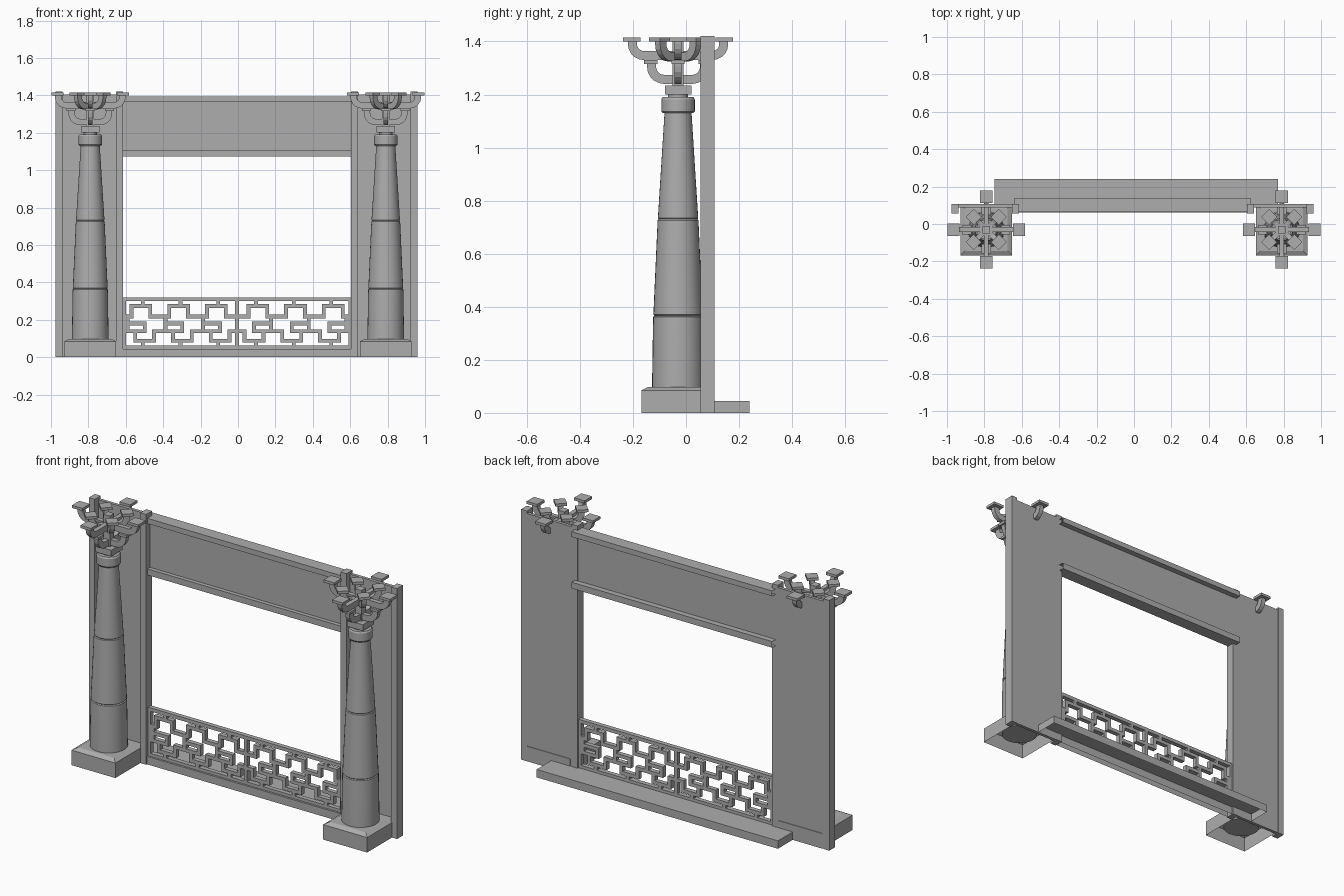
import bpy, bmesh, math
from mathutils import Matrix

if "Cube" in bpy.data.objects:
    bpy.data.objects.remove(bpy.data.objects["Cube"])

stone = bpy.data.materials.new("grey_stone")
stone.use_nodes = True
GREY = (0.42, 0.42, 0.42, 1)
stone.diffuse_color = GREY
stone.node_tree.nodes["Principled BSDF"].inputs["Base Color"].default_value = GREY


def finish(name, bm, smooth=False):
    bmesh.ops.recalc_face_normals(bm, faces=bm.faces)
    mesh = bpy.data.meshes.new(name)
    bm.to_mesh(mesh)
    bm.free()
    mesh.materials.append(stone)
    obj = bpy.data.objects.new(name, mesh)
    bpy.context.collection.objects.link(obj)
    if smooth:
        bpy.ops.object.select_all(action="DESELECT")
        obj.select_set(True)
        bpy.context.view_layer.objects.active = obj
        bpy.ops.object.shade_smooth_by_angle(angle=math.radians(30))
    return obj


def add_box(bm, x, y, z, turn=None):
    """Box from (low, high) pairs on each axis."""
    size = [b - a for a, b in (x, y, z)]
    mid = [(a + b) / 2 for a, b in (x, y, z)]
    m = Matrix.Translation(mid) @ Matrix.Diagonal((*size, 1))
    return bmesh.ops.create_cube(bm, size=1, matrix=(turn @ m) if turn else m)["verts"]


def box(name, x, y, z, open_axis=None, both=False):
    bm = bmesh.new()
    add_box(bm, x, y, z)
    if open_axis is not None:
        bm.normal_update()
        gone = [f for f in bm.faces if f.normal[open_axis] < -0.9
                or (both and f.normal[open_axis] > 0.9)]
        bmesh.ops.delete(bm, geom=gone, context="FACES")
    return finish(name, bm)


def lathe(name, profile, cx, cy, steps=32):
    bm = bmesh.new()
    verts = [bm.verts.new((cx + r, cy, z)) for r, z in profile]
    edges = [bm.edges.new(p) for p in zip(verts, verts[1:])]
    bmesh.ops.spin(bm, geom=verts + edges, cent=(cx, cy, 0), axis=(0, 0, 1),
                   angle=math.tau, steps=steps)
    bmesh.ops.remove_doubles(bm, verts=bm.verts, dist=0.0001)
    return finish(name, bm, True)


def add_arm(bm, turn, reach, z0, z1, pad, thick=0.034, width=0.026):
    """Upward curving bracket arm with a square pad on its tip."""
    bend = z1 - z0 - 0.01
    outer, inner = [], []
    for i in range(6):
        a = math.radians(90 * i / 5)
        cx, cz = reach + 0.014 - bend, z0 + bend
        outer.append((cx + bend * math.sin(a), cz - bend * math.cos(a)))
        r = bend - thick
        inner.append((cx + r * math.sin(a), cz - r * math.cos(a)))
    pts = [(0, z0)] + outer + [(reach + 0.014, z1), (reach + 0.014 - thick, z1)]
    pts += inner[::-1] + [(0, z0 + thick)]
    verts = [bm.verts.new(turn @ Matrix.Translation((r, -width / 2, z)).translation)
             for r, z in pts]
    face = bm.faces.new(verts)
    moved = bmesh.ops.extrude_face_region(bm, geom=[face])["geom"]
    shift = turn.to_3x3() @ Matrix.Translation((0, width, 0)).translation
    bmesh.ops.translate(bm, vec=shift,
                        verts=[v for v in moved if isinstance(v, bmesh.types.BMVert)])
    add_box(bm, (reach - pad, reach + pad), (-pad, pad), (z1, z1 + 0.015), turn)


def column(side, cx, cy=-0.03):
    # plinth: hollow block with a sloped lid
    bm = bmesh.new()
    h = 0.138
    add_box(bm, (cx - h, cx + h), (cy - h, cy + h), (0, 0.085))
    bm.normal_update()
    bmesh.ops.delete(bm, geom=[f for f in bm.faces if f.normal.z < -0.9], context="FACES")
    top = [f for f in bm.faces if f.normal.z > 0.9]
    bmesh.ops.inset_region(bm, faces=top, thickness=0.035, depth=0)
    bmesh.ops.translate(bm, vec=(0, 0, 0.013), verts=top[0].verts)
    finish(side + "_plinth", bm)
    # tapered shaft of three drums and a round collar
    lathe(side + "_shaft", [(0, 0.04), (0.097, 0.04), (0.098, 0.1), (0.094, 0.362),
                            (0.089, 0.366), (0.093, 0.37), (0.077, 0.726), (0.073, 0.73),
                            (0.076, 0.734), (0.051, 1.13), (0, 1.13)], cx, cy)
    lathe(side + "_collar", [(0, 1.13), (0.058, 1.13), (0.063, 1.137), (0.063, 1.182),
                             (0.058, 1.19), (0.037, 1.19), (0.037, 1.208), (0, 1.208)], cx, cy)
    # square block and bracket cluster
    bm = bmesh.new()
    home = Matrix.Translation((cx, cy, 0))
    add_box(bm, (-0.05, 0.05), (-0.05, 0.05), (1.2, 1.235), home)
    add_box(bm, (-0.02, 0.02), (-0.02, 0.02), (1.235, 1.41), home)
    for i in range(4):
        turn = home @ Matrix.Rotation(i * math.pi / 2, 4, "Z")
        add_arm(bm, turn, 0.103, 1.24, 1.315, 0.025)
        add_arm(bm, turn, 0.175, 1.33, 1.4, 0.033)
        diagonal = turn @ Matrix.Rotation(math.pi / 4, 4, "Z")
        add_arm(bm, diagonal, 0.095, 1.325, 1.4, 0.03)
    finish(side + "_brackets", bm)


column("right", -0.79)
column("left", 0.79)

# wall plates and posts either side of the opening
BACK = (0.088, 0.106)
for side, lo, hi in (("right", -0.975, -0.615), ("left", 0.605, 0.96)):
    box(side + "_wall", (lo, hi), BACK, (0, 1.405))
    for n, a in (("low", lo), ("high", hi - 0.037)):
        box(f"{side}_post_{n}", (a, a + 0.037), (0.055, 0.108), (0, 1.42))

# lintel with open-ended mouldings
box("lintel", (-0.62, 0.61), BACK, (1.08, 1.385))
for name, z in (("upper_moulding", (1.365, 1.395)), ("lower_moulding", (1.073, 1.108))):
    box(name, (-0.638, 0.622), (0.065, 0.138), z, open_axis=0, both=True)

# step, hollow underneath
box("sill", (-0.745, 0.77), (0.1, 0.24), (0, 0.045), open_axis=2)
box("sill_front", (-0.62, 0.61), (0.062, 0.1), (0, 0.045), open_axis=2)

# fretwork railing
bm = bmesh.new()
MID, HALF, T = -0.005, 0.605, 0.01
DEPTH = (0.073, 0.099)


def bar(x0, z0, x1, z1):
    x0, x1 = sorted((max(-HALF, min(HALF, x)) for x in (x0, x1)))
    z0, z1 = sorted((z0, z1))
    add_box(bm, (MID + x0 - T, MID + x1 + T), DEPTH, (z0 - T, z1 + T))


bar(-HALF, 0.31, HALF, 0.31)
bar(-HALF, 0.052, HALF, 0.052)
for x in (-HALF, 0, HALF):
    bar(x, 0.052, x, 0.31)
CELL = HALF / 3
TOP, UP, LOW, BOTTOM = 0.273, 0.218, 0.138, 0.088
for s in (-1, 1):
    for i in range(3):
        path = [(0, UP), (0.3, UP), (0.3, TOP), (0.8, TOP), (0.8, UP), (1, UP)]
        for (a, z0), (b, z1) in zip(path, path[1:]):
            bar(s * (i + a) * CELL, z0, s * (i + b) * CELL, z1)
        path = [(0, LOW), (0.2, LOW), (0.2, BOTTOM), (0.7, BOTTOM), (0.7, LOW), (1, LOW)]
        for (a, z0), (b, z1) in zip(path, path[1:]):
            bar(s * (i + a) * CELL, z0, s * (i + b) * CELL, z1)
        # links and stubs
        for u, z0, z1 in ((0.5, TOP, 0.31), (0.5, BOTTOM, 0.052), (0.45, 0.18, LOW),
                          (0.9, UP, LOW)):
            bar(s * (i + u) * CELL, z0, s * (i + u) * CELL, z1)
        bar(s * (i + 0.45) * CELL, 0.18, s * (i + 0.9) * CELL, 0.18)
        bar(s * (i + 0.45) * CELL, LOW, s * (i + 0.7) * CELL, LOW)
finish("fret_railing", bm)
